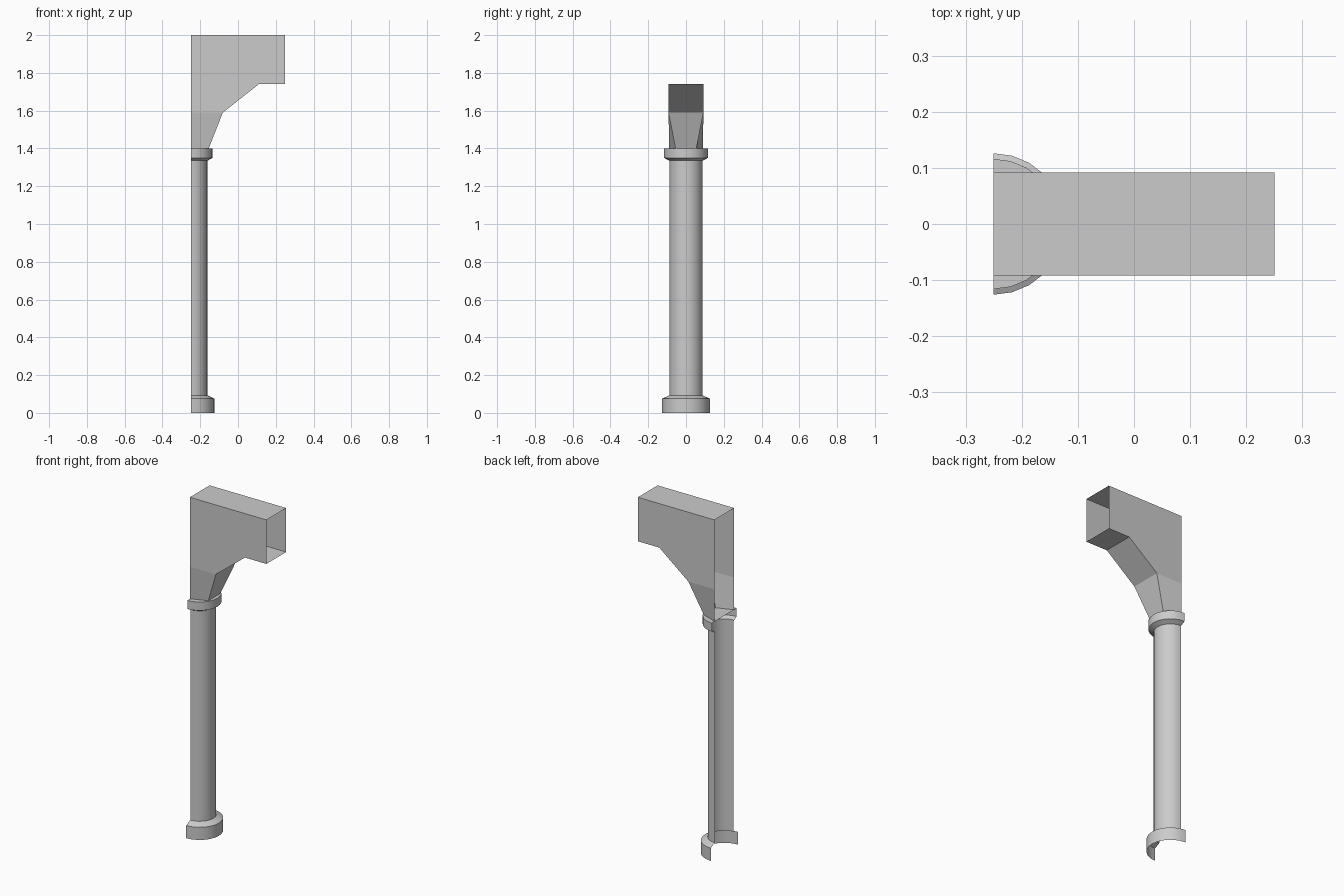
import bpy, bmesh, math

if "Cube" in bpy.data.objects:
    bpy.data.objects.remove(bpy.data.objects["Cube"])

BACK = -0.25   # open plane of the half column
SEGS = 12      # sides of the half circle


def finish(name, bm):
    bmesh.ops.remove_doubles(bm, verts=bm.verts, dist=1e-5)
    bmesh.ops.dissolve_degenerate(bm, edges=bm.edges, dist=1e-5)
    mesh = bpy.data.meshes.new(name)
    bm.to_mesh(mesh)
    bm.free()
    obj = bpy.data.objects.new(name, mesh)
    bpy.context.collection.objects.link(obj)
    return obj


def half_lathe(name, profile):
    """Revolve an (r, z) profile, listed bottom to top, through 180 degrees."""
    bm = bmesh.new()
    rings = []
    for r, z in profile:
        angles = [math.pi * (i / SEGS - 0.5) for i in range(SEGS + 1)]
        rings.append([bm.verts.new((BACK + r * math.cos(a), r * math.sin(a), z))
                      for a in angles])
    for lo, hi in zip(rings, rings[1:]):
        for i in range(SEGS):
            bm.faces.new((lo[i], lo[i + 1], hi[i + 1], hi[i]))
    obj = finish(name, bm)
    bpy.ops.object.select_all(action='DESELECT')
    obj.select_set(True)
    bpy.context.view_layer.objects.active = obj
    bpy.ops.object.shade_smooth_by_angle(angle=math.radians(25))
    return obj


# Half-round base, shaft and capital, open at the back
half_lathe("column_base", [(0.126, 0), (0.126, 0.075), (0.089, 0.093)])
half_lathe("column_shaft", [(0.088, 0.09), (0.088, 1.34)])
half_lathe("column_capital", [(0.088, 1.335), (0.116, 1.35), (0.116, 1.40), (0, 1.40)])

# Bracket: a sheet shell, open at both ends, tapering onto the capital
W = 0.092
bm = bmesh.new()
outline = [(BACK, 1.40, 0.09), (-0.155, 1.40, 0.055), (-0.08, 1.59, W), (0.11, 1.74, W),
           (0.25, 1.74, W), (0.25, 2.0, W), (BACK, 2.0, W), (BACK, 1.59, W)]
front = [bm.verts.new((x, -w, z)) for x, z, w in outline]
rear = [bm.verts.new((x, w, z)) for x, z, w in outline]
# Side walls and tapered lower cheeks
for ids in ((2, 3, 4, 5, 6, 7), (0, 1, 2, 7)):
    bm.faces.new([front[i] for i in ids])
    bm.faces.new([rear[i] for i in reversed(ids)])
# Undersides and top
for a, b in ((1, 2), (2, 3), (3, 4), (5, 6)):
    bm.faces.new((front[b], front[a], rear[a], rear[b]))
finish("arch_bracket", bm)
